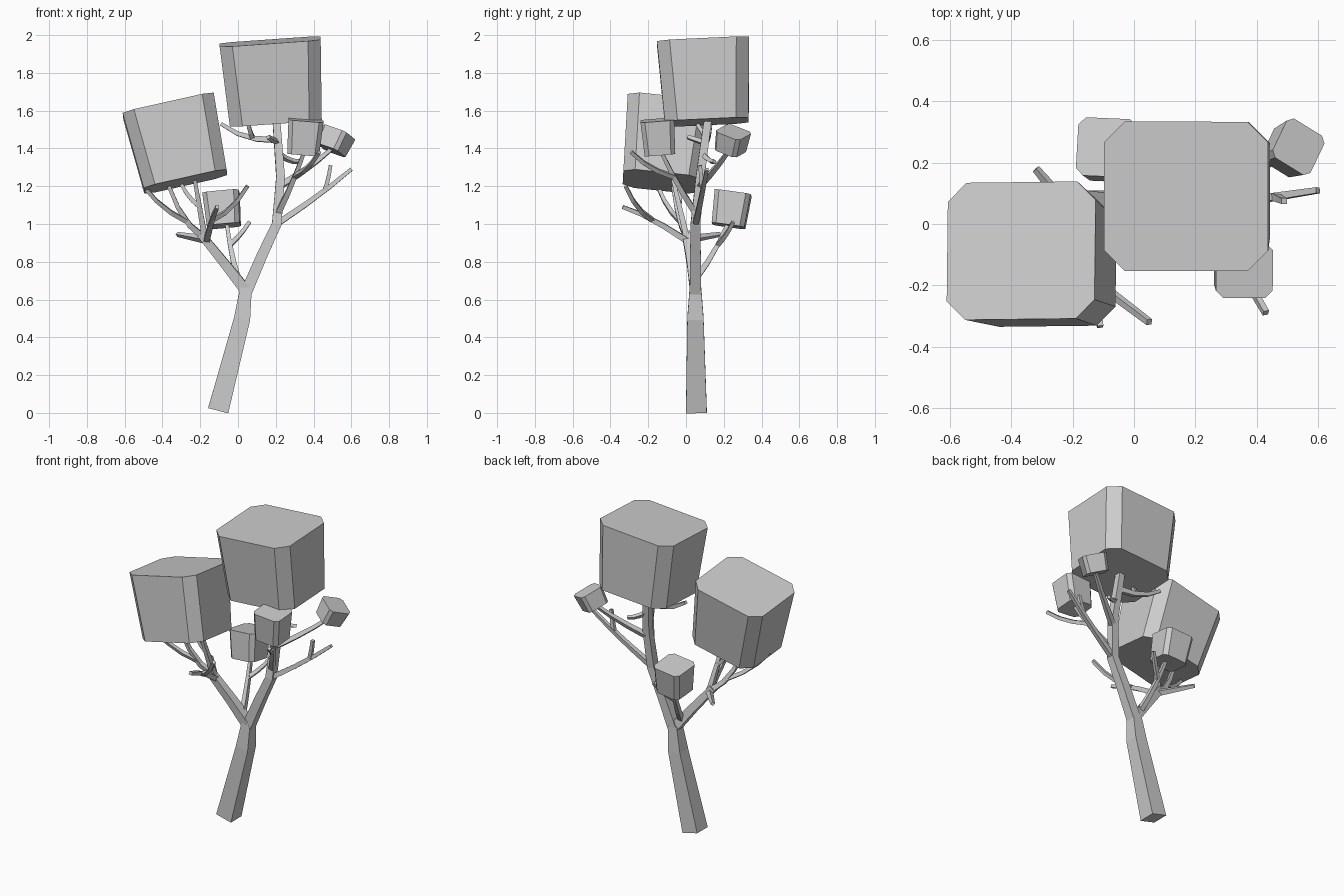
import bpy, bmesh
from mathutils import Vector, Matrix

UP = Vector((0, 0, 1))
paths = {}

if "Cube" in bpy.data.objects:
    bpy.data.objects.remove(bpy.data.objects["Cube"])

# One plain grey for the whole tree
shade = (0.6, 0.6, 0.6, 1)
grey = bpy.data.materials.new("plain grey")
grey.use_nodes = True
grey.diffuse_color = shade
grey.node_tree.nodes["Principled BSDF"].inputs["Base Color"].default_value = shade


def skin(name, rings):
    """Bridge a list of closed rings, cap both ends and make the object."""
    bm = bmesh.new()
    loops = [[bm.verts.new(point) for point in ring] for ring in rings]
    count = len(loops[0])
    for low, high in zip(loops, loops[1:]):
        for i in range(count):
            j = (i + 1) % count
            bm.faces.new((low[i], low[j], high[j], high[i]))
    bm.faces.new(loops[0])
    bm.faces.new(loops[-1])
    bmesh.ops.recalc_face_normals(bm, faces=bm.faces)
    mesh = bpy.data.meshes.new(name)
    bm.to_mesh(mesh)
    bm.free()
    mesh.materials.append(grey)
    bpy.context.collection.objects.link(bpy.data.objects.new(name, mesh))


def limb(name, points, thick, thin):
    """Square tapered tube along a path; the path is kept for its branches."""
    points = paths[name] = [Vector(p) for p in points]
    steps = [(b - a).normalized() for a, b in zip(points, points[1:])]
    tangents = [(a + b).normalized() for a, b in zip(steps[:1] + steps, steps + steps[-1:])]
    side, previous, rings = Vector((1, 0, 0)), UP, []
    for i, (point, tangent) in enumerate(zip(points, tangents)):
        side = previous.rotation_difference(tangent) @ side
        side = (side - tangent * side.dot(tangent)).normalized()
        other, previous = tangent.cross(side), tangent
        radius = thick + (thin - thick) * i / len(steps)
        rings.append([point + (side * a + other * b) * radius
                      for a, b in ((-1, -1), (1, -1), (1, 1), (-1, 1))])
    skin(name, rings)


def branch(name, parent, at, tip, sag=0.0):
    """Curved limb growing from a place on its parent's path to a tip."""
    index = int(at)
    start = paths[parent][index].lerp(paths[parent][index + 1], at - index)
    tip = Vector(tip)
    bend = start.lerp(tip, 0.6) - UP * sag
    curve = [start.lerp(bend, t).lerp(bend.lerp(tip, t), t) for t in (0, 1 / 3, 2 / 3, 1)]
    limb(name, curve, 0.012 if "twig" in name else 0.016, 0.0095)


def canopy(name, base, top, half, depth=1.0, yaw=0.0):
    """Block with chamfered upright edges that flares from base to top."""
    base, top = Vector(base), Vector(top)
    turn = UP.rotation_difference(top - base).to_matrix() @ Matrix.Rotation(yaw, 3, "Z")
    rings = []
    for centre, x in ((base, half * 0.91), (top, half)):
        y, cut = x * depth, half * 0.25
        corner = [(x, y - cut), (x - cut, y)]
        mirrored = [(-a, b) for a, b in reversed(corner)]
        outline = corner + mirrored
        outline += [(-a, -b) for a, b in outline]
        rings.append([centre + turn @ Vector((a, b, 0)) for a, b in outline])
    skin(name, rings)


# Foliage blocks
canopy("top_canopy", (.2, .11, 1.54), (.17, .09, 1.966), .268, depth=.91)
canopy("left_canopy", (-.278, -.13, 1.225), (-.368, -.087, 1.625), .247, depth=.91)
canopy("front_leaf_block", (.345, -.138, 1.37), (.36, -.152, 1.55), .093, depth=.96)
canopy("side_leaf_block", (.493, .235, 1.39), (.537, .252, 1.487), .075, yaw=-.5)
canopy("back_leaf_block", (-.075, .225, .99), (-.09, .25, 1.165), .096, yaw=-.05)

# Trunk and its two main limbs
limb("trunk", [(-.105, .055, .012), (.022, .05, .5), (.042, .05, .66)], .055, .031)
limb("right_limb", [(.035, .05, .62), (.13, .05, .84), (.205, .05, 1),
                    (.225, .075, 1.25), (.203, .115, 1.55)], .031, .02)
limb("left_limb", [(.04, .05, .65), (-.07, .03, .79), (-.2, 0, .95)], .029, .021)

# Branches of the left limb
branch("left_back_branch", "left_limb", 1.8, (-.32, .18, .945))
branch("left_outer_branch", "left_limb", 1.9, (-.37, -.07, 1.21), sag=.1)
branch("left_outer_twig", "left_outer_branch", 1.2, (-.5, -.15, 1.2), sag=.05)
branch("left_inner_branch", "left_limb", 1.8, (-.23, -.07, 1.24))
branch("left_inner_twig", "left_inner_branch", 1.5, (-.3, -.03, 1.21), sag=.03)
branch("left_front_branch", "left_limb", 1.75, (-.11, -.335, 1.09), sag=-.03)
branch("left_front_twig", "left_front_branch", 1.5, (.05, -.32, 1.2), sag=.06)
branch("back_branch", "left_limb", .35, (-.06, .22, 1), sag=.05)
branch("back_twig", "back_branch", 2, (.06, .25, 1.01), sag=.02)

# Branches of the right limb
branch("right_branch", "right_limb", 2, (.6, .11, 1.29), sag=.02)
branch("right_twig", "right_branch", 1.8, (.49, .075, 1.31), sag=.03)
branch("front_branch", "right_limb", 2.2, (.35, -.13, 1.38), sag=.03)
branch("front_twig", "front_branch", 1.8, (.43, -.29, 1.38), sag=.04)
branch("side_branch", "right_limb", 2.8, (.5, .235, 1.4), sag=.02)
branch("side_twig", "right_limb", 3.4, (.32, .15, 1.33), sag=.02)
branch("top_branch", "right_limb", 3.65, (-.09, .13, 1.53), sag=.06)
branch("top_twig", "top_branch", 1.2, (.05, .05, 1.55), sag=.02)
branch("top_front_twig", "right_limb", 3.6, (.16, .01, 1.46))
